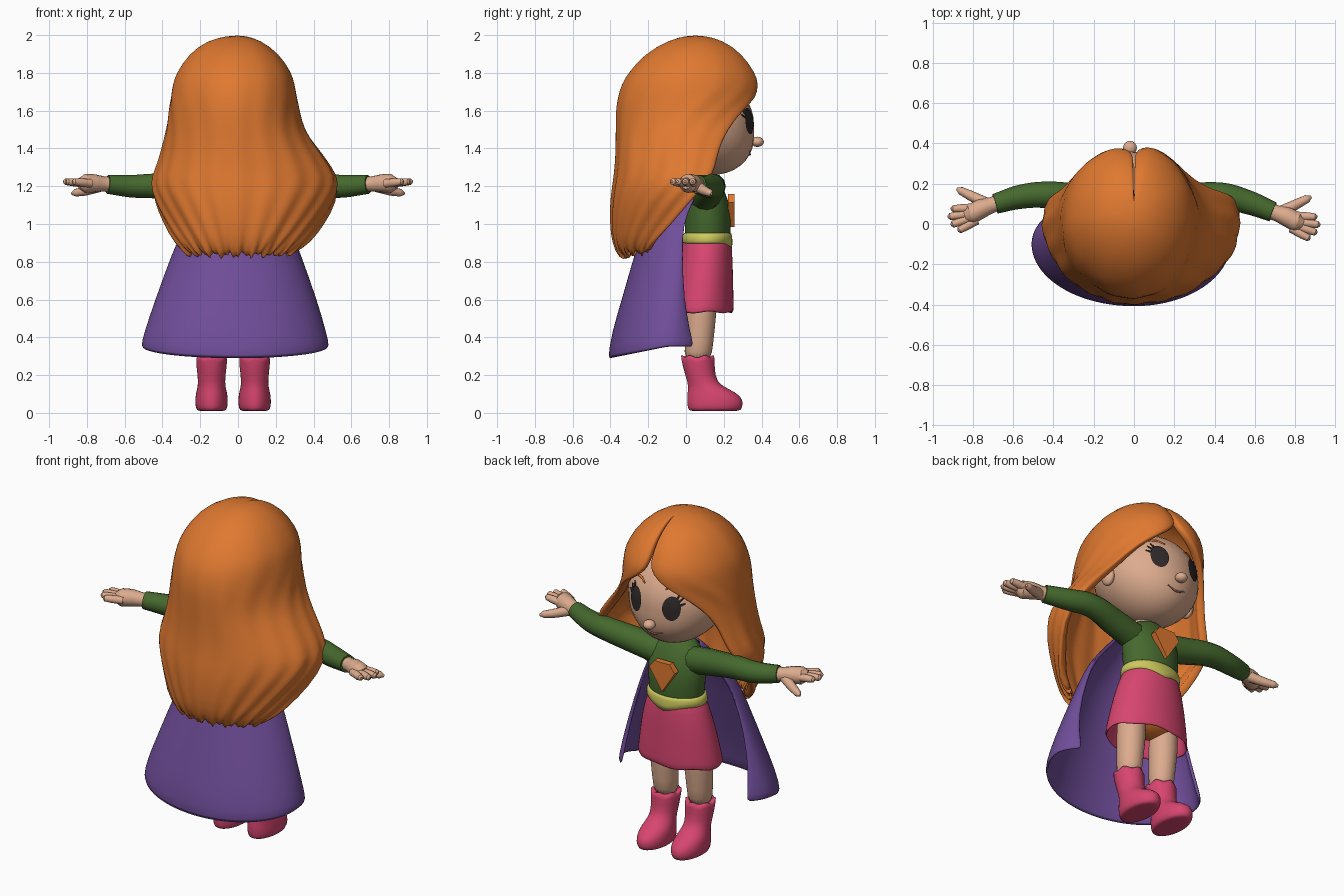
import bpy, bmesh, math
from mathutils import Vector

if "Cube" in bpy.data.objects:
    bpy.data.objects.remove(bpy.data.objects["Cube"])


def material(name, rgb):
    m = bpy.data.materials.new(name)
    m.use_nodes = True
    m.diffuse_color = (*rgb, 1)
    m.node_tree.nodes["Principled BSDF"].inputs["Base Color"].default_value = (*rgb, 1)
    return m


ORANGE = material("orange", (.74, .19, .03))
PURPLE = material("purple", (.16, .075, .32))
GREEN = material("green", (.06, .14, .027))
PINK = material("pink", (.68, .06, .16))
SKIN = material("skin", (.72, .41, .27))
YELLOW = material("yellow", (.6, .58, .11))
DARK = material("dark_brown", (.03, .022, .022))
LIP = material("lip_brown", (.36, .16, .1))
CX = -.02  # body centre line


def finish(name, bm, mat, subdiv=1, thick=0):
    mesh = bpy.data.meshes.new(name)
    bm.to_mesh(mesh)
    bm.free()
    mesh.materials.append(mat)
    mesh.polygons.foreach_set("use_smooth", [True] * len(mesh.polygons))
    ob = bpy.data.objects.new(name, mesh)
    bpy.context.collection.objects.link(ob)
    if thick:
        mod = ob.modifiers.new("thickness", 'SOLIDIFY')
        mod.thickness, mod.offset = thick, -1
    if subdiv:
        mod = ob.modifiers.new("smooth", 'SUBSURF')
        mod.levels = mod.render_levels = subdiv
    return ob


def skin_rings(bm, rings, closed):
    n = len(rings[0])
    for a, b in zip(rings, rings[1:]):
        for i in range(n if closed else n - 1):
            k = (i + 1) % n
            bm.faces.new((a[i], a[k], b[k], b[i]))


def loft(name, levels, mat, x=CX, n=24, caps=True, thick=0, edge=None):
    """Closed elliptical rings (z, half width, centre y, half depth), top down.
    edge = (ring index, function of angle giving a z offset)."""
    bm = bmesh.new()
    rings = []
    for j, (z, w, yc, d) in enumerate(levels):
        ring = []
        for i in range(n):
            p = math.tau * i / n
            dz = edge[1](p) if edge and j == edge[0] else 0
            ring.append(bm.verts.new((x + w * math.sin(p), yc + d * math.cos(p), z + dz)))
        rings.append(ring)
    skin_rings(bm, rings, True)
    if caps:
        bm.faces.new(rings[0][::-1])
        bm.faces.new(rings[-1])
    return finish(name, bm, mat, 1, thick)


def drape(name, levels, mat, thick, n=72, wave=0, part=0, hem=None, top=False):
    """Sheet open to the front: (z, left w, right w, centre y, front d, back d, opening)."""
    bm = bmesh.new()
    rings = []
    for j, (z, wl, wr, yc, df, db, a) in enumerate(levels):
        ring = []
        for i in range(n + 1):
            a0 = math.radians(a)
            p = a0 + (math.tau - 2 * a0) * i / n
            s, c = math.sin(p), math.cos(p)
            notch = 1 - part * math.exp(-(min(p, math.tau - p) / .2) ** 2)
            r = 1 + wave * j / len(levels) * math.sin(i * 1.1) + wave * .5 * math.sin(i * .5 + 1)
            x = s * (wr if s > 0 else wl) * r
            y = yc + c * (df * notch if c > 0 else db) * r
            dz = hem(i, c) if hem and j == len(levels) - 1 else 0
            ring.append(bm.verts.new((x, y, z + dz)))
        rings.append(ring)
    skin_rings(bm, rings, False)
    if top:
        bm.faces.new(rings[0][:-1][::-1])
    bmesh.ops.remove_doubles(bm, verts=bm.verts, dist=.0005)
    return finish(name, bm, mat, 1, thick)


def ball(name, loc, size, mat, shape=None):
    bm = bmesh.new()
    bmesh.ops.create_uvsphere(bm, u_segments=32, v_segments=20, radius=1)
    for v in bm.verts:
        v.co = Vector(loc) + Vector([a * b for a, b in zip(v.co, size)])
        if shape:
            v.co = shape(v.co)
    return finish(name, bm, mat, 0)


def tube(name, pts, radii, mat):
    cu = bpy.data.curves.new(name, 'CURVE')
    cu.dimensions, cu.bevel_depth, cu.bevel_resolution = '3D', 1, 4
    cu.use_fill_caps, cu.resolution_u = True, 6
    sp = cu.splines.new('BEZIER')
    sp.bezier_points.add(len(pts) - 1)
    for b, co, r in zip(sp.bezier_points, pts, radii):
        b.co, b.radius = co, r
        b.handle_left_type = b.handle_right_type = 'AUTO'
    ob = bpy.data.objects.new(name, cu)
    bpy.context.collection.objects.link(ob)
    cu.materials.append(mat)
    bpy.ops.object.select_all(action='DESELECT')
    ob.select_set(True)
    bpy.context.view_layer.objects.active = ob
    bpy.ops.object.convert(target='MESH')
    bpy.ops.object.shade_smooth_by_angle()


# Head with a fuller, forward chin
HEAD, SIZE = Vector((CX, .08, 1.525)), Vector((.29, .28, .265))


def jaw(co):
    t = max(0, min(1, (1.5 - co.z) / .25))
    return Vector((CX + (co.x - CX) * (1 - .12 * t), co.y + .06 * t, co.z))


def face_point(x, z, lift):
    t = max(0, min(1, (1.5 - z) / .25))
    u = (x - CX) / (1 - .12 * t) / SIZE.x
    v = (z - HEAD.z) / SIZE.z
    return (x, HEAD.y + SIZE.y * math.sqrt(max(0, 1 - u * u - v * v)) + .06 * t + lift, z)


ball("head", HEAD, SIZE, SKIN, jaw)
ball("nose", (CX, .378, 1.435), (.034, .034, .027), SKIN)
loft("neck", [(1.34, .075, .07, .07), (1.18, .08, .08, .07)], SKIN)

# Face details laid on the head surface
for side, s in (("right", -1), ("left", 1)):
    ex, ez = CX + s * .118, 1.545
    bm = bmesh.new()
    rings = [[bm.verts.new(face_point(ex + .048 * r * math.cos(math.tau * i / 24),
                                      ez + .07 * r * math.sin(math.tau * i / 24), .006))
              for i in range(24)] for r in (1, .6, .2)]
    skin_rings(bm, rings, True)
    bm.faces.new(rings[-1])
    bmesh.ops.recalc_face_normals(bm, faces=bm.faces)
    finish(side + "_eye", bm, DARK, 0)
    for k in range(3):
        a = .35 + .35 * k
        tube(f"{side}_eyelash_{k}", [face_point(ex + s * r * .7 * math.cos(a), ez + r * math.sin(a), .004)
                                     for r in (.066, .098)], (.006, .003), DARK)
    tube(side + "_eyebrow", [face_point(ex + s * dx, ez + dz, .001)
                             for dx, dz in ((-.05, .1), (0, .118), (.05, .105))], (.004, .007, .003), ORANGE)
    ball(side + "_ear", (CX + s * .28, .09, 1.47), (.03, .045, .06), SKIN)
tube("mouth", [face_point(CX + dx, z, 0) for dx, z in ((-.06, 1.385), (0, 1.368), (.06, 1.385))],
     (.003, .006, .003), LIP)

# Long hair parted in the middle, falling behind the shoulders
drape("hair", [
    (1.998, .04, .03, .05, .04, .04, 0), (1.975, .16, .12, .05, .15, .14, 0),
    (1.9, .26, .22, .04, .27, .26, 0), (1.8, .325, .285, .03, .35, .335, 0),
    (1.74, .345, .3, .03, .372, .37, 4), (1.67, .36, .315, .03, .372, .39, 20),
    (1.6, .37, .325, .03, .36, .4, 40), (1.5, .38, .35, .03, .35, .4, 56),
    (1.4, .4, .425, .03, .34, .4, 64), (1.3, .43, .5, .03, .32, .405, 66),
    (1.22, .465, .54, .02, .3, .405, 69), (1.12, .445, .52, 0, .25, .4, 84),
    (1, .4, .46, -.02, .2, .38, 97), (.9, .37, .415, -.04, .2, .35, 112),
    (.82, .32, .345, -.06, .2, .29, 118)],
    ORANGE, .045, wave=.012, part=.07, top=True,
    hem=lambda i, c: .016 * math.sin(i * 1.9) + .012 * math.sin(i * .8) + .03 * (1 + c))

# Cape
drape("cape", [
    (1.22, .12, .1, .07, .06, .11, 70), (1.12, .2, .18, .03, .05, .16, 80),
    (1, .28, .27, -.02, .05, .2, 85), (.85, .35, .33, -.03, .08, .24, 80),
    (.6, .44, .42, -.06, .14, .28, 68), (.42, .5, .47, -.09, .24, .305, 60),
    (.35, .515, .485, -.1, .28, .315, 58)],
    PURPLE, .018, n=40, hem=lambda i, c: .065 * min(0, c))

# Torso, belt, skirt
loft("top", [(1.265, .07, .08, .065), (1.235, .1, .09, .08), (1.18, .17, .1, .105),
             (1.08, .18, .115, .125), (.96, .165, .115, .122), (.86, .165, .115, .12)], GREEN)
loft("belt", [(.955, .168, .115, .124), (.95, .178, .115, .132), (.9, .185, .112, .134), (.89, .175, .112, .125)],
     YELLOW, n=32, edge=(2, lambda p: -.065 * max(0, 1 - min(p, math.tau - p) / .75)))
loft("skirt", [(.92, .165, .113, .124), (.87, .19, .11, .135), (.75, .225, .1, .15),
               (.6, .25, .085, .168), (.53, .262, .08, .175)], PINK, caps=False, thick=.015,
     edge=(4, lambda p: .008 * math.sin(p * 6)))
ball("shorts", (CX, .09, .68), (.19, .12, .12), ORANGE)

# Chest shield, a plain raised plate
bm = bmesh.new()
outline = [(-.05, .08), (.05, .08), (.085, .035), (0, -.095), (-.085, .035)]
base = bm.faces.new([bm.verts.new((CX + x, .222, 1.08 + z)) for x, z in outline])
out = bmesh.ops.extrude_face_region(bm, geom=[base])
for v in out["geom"]:
    if isinstance(v, bmesh.types.BMVert):
        v.co.y += .036
bmesh.ops.recalc_face_normals(bm, faces=bm.faces)
shield = finish("chest_shield", bm, ORANGE, 0)
shield.data.polygons.foreach_set("use_smooth", [False] * len(shield.data.polygons))

# Legs and boots with zigzag cuffs
for side, x in (("right", -.14), ("left", .088)):
    loft(side + "_leg", [(.68, .085, .085, .085), (.5, .08, .08, .08), (.38, .07, .07, .075),
                         (.26, .068, .06, .075)], SKIN, x=x)
    loft(side + "_boot", [
        (.29, .07, .06, .078), (.31, .085, .06, .092), (.24, .08, .067, .085), (.16, .07, .085, .075),
        (.125, .078, .12, .11), (.09, .086, .15, .145), (.045, .088, .155, .15),
        (.012, .08, .152, .14), (.01, .06, .15, .12)], PINK, x=x,
        edge=(1, lambda p: .02 * math.cos(p * 6)))

# Arms held out sideways, open hands with spread fingers
for side, s, dy in (("right", -1, .04), ("left", 1, 0)):
    def place(x, y, z):
        return (s * x, y + dy * min(1, max(0, (x - .4) / .25)), z)
    tube(side + "_sleeve", [place(*p) for p in ((.08, .1, 1.14), (.24, .12, 1.17), (.43, .14, 1.2),
                                                (.56, .11, 1.2), (.69, .06, 1.21))],
         (.08, .075, .066, .06, .05), GREEN)
    tube(side + "_palm", [place(*p) for p in ((.66, .07, 1.21), (.71, .053, 1.212), (.76, .035, 1.215),
                                              (.81, .01, 1.215), (.84, 0, 1.215))],
         (.038, .04, .048, .05, .03), SKIN)
    fingers = {"index": (.79, .04, .91, .035), "middle": (.8, .015, .925, -.005),
               "ring": (.8, -.005, .91, -.045), "little": (.78, -.02, .875, -.075)}
    for f, (x0, y0, x1, y1) in fingers.items():
        tip = Vector(place(x1, y1, 1.225))
        root = Vector(place(x0, y0, 1.215))
        tube(f"{side}_{f}_finger", [root, root.lerp(tip, .6), root.lerp(tip, .92), tip],
             (.023, .021, .017, .006), SKIN)
    tube(side + "_thumb", [place(*p) for p in ((.73, .06, 1.2), (.81, .1, 1.175), (.86, .125, 1.165),
                                               (.88, .135, 1.16))], (.03, .025, .02, .007), SKIN)
